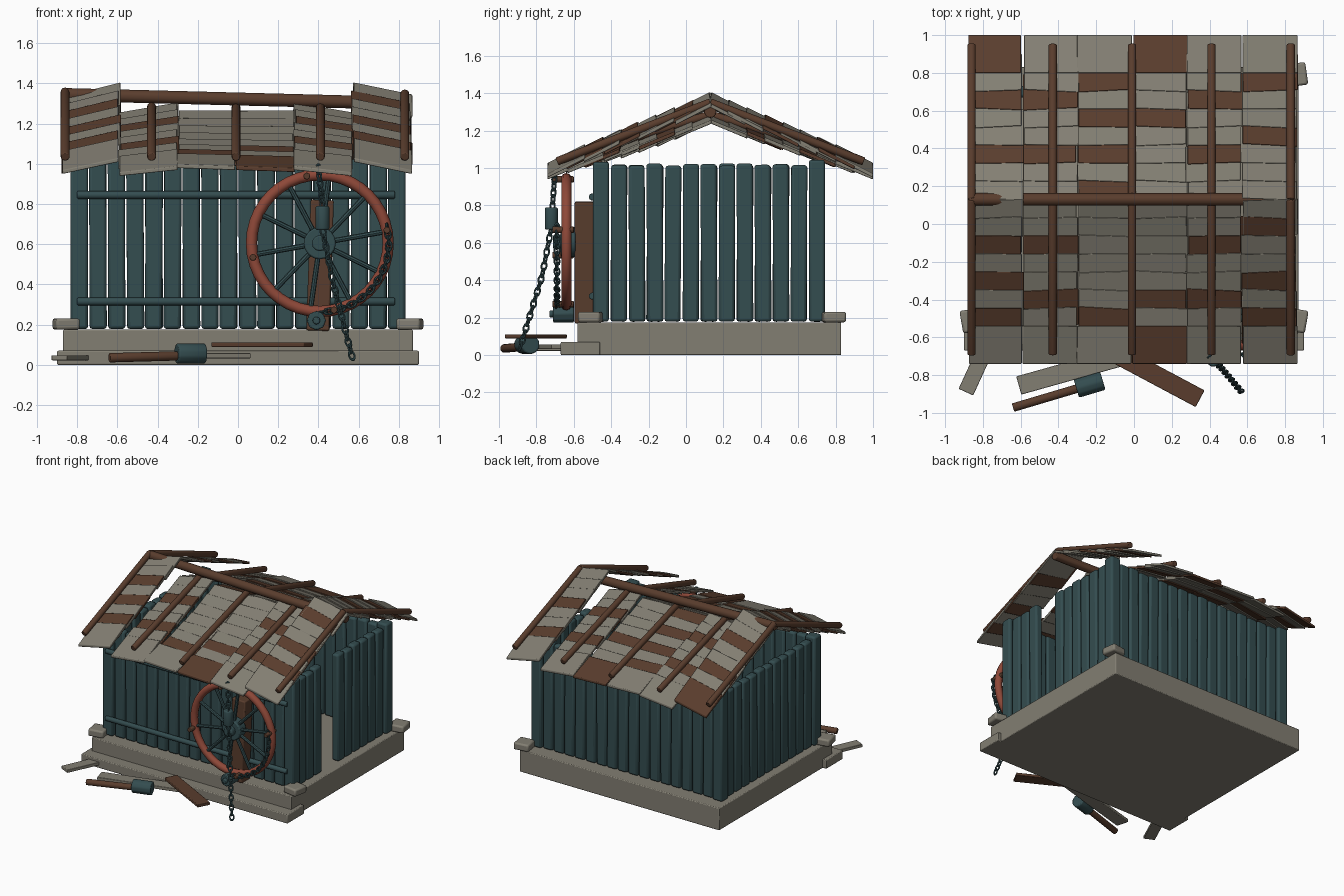
import bpy, bmesh, math, random
from mathutils import Vector, Matrix

random.seed(4)
if "Cube" in bpy.data.objects:
    bpy.data.objects.remove(bpy.data.objects["Cube"])


def material(name, rgb):
    m = bpy.data.materials.new(name)
    m.use_nodes = True
    m.diffuse_color = (*rgb, 1)
    bsdf = next(n for n in m.node_tree.nodes if n.type == 'BSDF_PRINCIPLED')
    bsdf.inputs["Base Color"].default_value = (*rgb, 1)
    return m


TEAL = material("weathered teal", (0.034, 0.074, 0.08))
BROWN = material("brown wood", (0.1, 0.046, 0.026))
GREY = material("pale grey wood", (0.225, 0.21, 0.17))
RED = material("rust red", (0.27, 0.065, 0.04))


def box(bm, center, size, rot=None):
    m = Matrix.Translation(center) @ (rot or Matrix()) @ Matrix.Diagonal((*size, 1))
    bmesh.ops.create_cube(bm, size=1, matrix=m)


def pole(bm, a, b, r, sides=10):
    a, b = Vector(a), Vector(b)
    d = b - a
    m = Matrix.Translation((a + b) / 2) @ d.to_track_quat('Z', 'Y').to_matrix().to_4x4()
    bmesh.ops.create_cone(bm, cap_ends=True, segments=sides, radius1=r, radius2=r,
                          depth=d.length, matrix=m)


def board(bm, a, b, width, thick):
    a, b = Vector(a), Vector(b)
    rot = (b - a).to_track_quat('X', 'Z').to_matrix().to_4x4()
    box(bm, (a + b) / 2, ((b - a).length, width, thick), rot)


def ring(bm, matrix, major, minor, seg, sides, stretch=1):
    rows = []
    for i in range(seg):
        u = math.tau * i / seg
        row = []
        for j in range(sides):
            v = math.tau * j / sides
            q = major + minor * math.cos(v)
            p = Vector((q * math.cos(u), q * math.sin(u) * stretch, minor * math.sin(v)))
            row.append(bm.verts.new(matrix @ p))
        rows.append(row)
    for i in range(seg):
        for j in range(sides):
            n, k = (i + 1) % seg, (j + 1) % sides
            bm.faces.new((rows[i][j], rows[n][j], rows[n][k], rows[i][k]))


def finish(name, bm, mat, bevel=0.0):
    bmesh.ops.recalc_face_normals(bm, faces=bm.faces)
    me = bpy.data.meshes.new(name)
    bm.to_mesh(me)
    bm.free()
    ob = bpy.data.objects.new(name, me)
    bpy.context.collection.objects.link(ob)
    me.materials.append(mat)
    bpy.ops.object.select_all(action='DESELECT')
    ob.select_set(True)
    bpy.context.view_layer.objects.active = ob
    bpy.ops.object.shade_smooth_by_angle(angle=math.radians(40))
    if bevel:
        mod = ob.modifiers.new("soft_edges", 'BEVEL')
        mod.width, mod.segments, mod.limit_method = bevel, 2, 'ANGLE'
    return ob


# Foundation, front step and corner stones
bm = bmesh.new()
box(bm, (0, 0.125, 0.0875), (1.74, 1.41, 0.175))
finish("foundation", bm, GREY, 0.006)
bm = bmesh.new()
box(bm, (0, -0.565, 0.035), (1.8, 0.21, 0.07))
finish("front_step", bm, GREY, 0.006)
bm = bmesh.new()
for x, y, turn in ((-0.855, -0.51, 10), (0.855, -0.51, -10), (0.855, 0.79, 8)):
    box(bm, (x, y, 0.203), (0.12, 0.12, 0.056), Matrix.Rotation(math.radians(turn), 4, 'Z'))
finish("corner_stones", bm, GREY, 0.012)

# Walls of upright planks between corner posts
BOTTOM, FRONT, BACK, SIDE = 0.178, -0.455, 0.70, 0.79


def plank(bm, x, y, wx, wy, top, axis):
    top += random.uniform(-0.008, 0.005)
    lean = Matrix.Rotation(math.radians(random.uniform(-0.5, 0.5)), 4, axis)
    box(bm, (x, y, (top + BOTTOM) / 2), (wx, wy, top - BOTTOM), lean)


bm = bmesh.new()
for x in (-SIDE, SIDE):
    for y in (FRONT, BACK):
        plank(bm, x, y, 0.087, 0.085, 1.04, 'Z')
finish("corner_posts", bm, TEAL, 0.014)
for name, y in (("front_wall", FRONT), ("back_wall", BACK)):
    bm = bmesh.new()
    for i in range(1, 17):
        plank(bm, -SIDE + i * 2 * SIDE / 17, y, 0.085, 0.06, 1.02, 'Y')
    finish(name, bm, TEAL, 0.015)
for name, x, missing in (("left_wall", SIDE, (4, 5)), ("right_wall", -SIDE, ())):
    bm = bmesh.new()
    for i in range(1, 12):
        if i not in missing:
            plank(bm, x, FRONT + i * (BACK - FRONT) / 12, 0.06, 0.086, 1.02, 'X')
    finish(name, bm, TEAL, 0.015)
bm = bmesh.new()
for z in (0.845, 0.315):
    pole(bm, (-0.8, -0.5, z), (0.78, -0.5, z), 0.02)
finish("front_rails", bm, TEAL, 0.005)

# Sagging roof: each column has its x range, eave heights, ridge heights,
# and the brown rows of its front and back slopes
RIDGE_Y, RUN = 0.13, 0.87
columns = [
    (-0.87, -0.59, 0.96, 1.02, 1.31, 1.38, (1, 3, 5), (0, 2, 5)),
    (-0.59, -0.30, 0.95, 0.98, 1.23, 1.28, (2, 5), (2, 5)),
    (-0.30, -0.01, 0.99, 0.98, 1.24, 1.24, (1,), (1, 3, 5, 7)),
    (-0.01, 0.28, 0.98, 0.97, 1.24, 1.24, (0, 2), (0, 3)),
    (0.28, 0.57, 0.98, 0.95, 1.28, 1.23, (2, 5), (2, 5)),
    (0.57, 0.86, 1.02, 0.96, 1.38, 1.32, (1, 3, 6), (1, 4)),
]


def shingle(bm, col, side, t0, t1):
    x0, x1, e0, e1, r0, r1 = col[:6]
    sag = 0.03 if abs(x0 + x1) < 0.4 and side < 0 else 0
    shift, skew = random.uniform(-0.008, 0.008), random.uniform(-0.008, 0.008)
    verts = []
    for lift in (-0.012, 0.008):
        for x, t in ((x0, t0), (x1, t0), (x1, t1), (x0, t1)):
            e, r = (e0, r0) if x == x0 else (e1, r1)
            edge = skew if x == x0 else -skew
            z = e + t * (r - e) - sag * math.sin(math.pi * t) + lift
            z += 0.018 if t == t1 else 0
            y = RIDGE_Y + side * (RUN * (1 - t) + (edge if t0 > 0 else 0))
            verts.append(bm.verts.new((x + shift, y, z)))
    for f in ((3, 2, 1, 0), (4, 5, 6, 7), (0, 1, 5, 4), (1, 2, 6, 5), (2, 3, 7, 6), (3, 0, 4, 7)):
        bm.faces.new([verts[k] for k in f])


slopes = {GREY: bmesh.new(), BROWN: bmesh.new()}
for col in columns:
    for side, brown in ((-1, col[6]), (1, col[7])):
        for row in range(8):
            start = 0 if row == 0 else 0.23 + (row - 1) * 0.11 - 0.11
            end = 0.23 + row * 0.11
            shingle(slopes[BROWN if row in brown else GREY], col, side, start, min(end, 1.0))
finish("grey_shingles", slopes[GREY], GREY, 0.004)
finish("brown_shingles", slopes[BROWN], BROWN, 0.004)

# Poles over the roof
bm = bmesh.new()
for x, top in ((-0.86, 1.36), (-0.43, 1.285), (-0.01, 1.28), (0.41, 1.285), (0.83, 1.35)):
    for y in (-0.69, 0.95):
        pole(bm, (x, y, 1.035), (x, RIDGE_Y, top), 0.023)
finish("roof_battens", bm, BROWN, 0.005)
bm = bmesh.new()
pole(bm, (-0.875, RIDGE_Y, 1.345), (0.86, RIDGE_Y, 1.3), 0.033, 12)
finish("ridge_pole", bm, BROWN, 0.006)

# Wheel on its upright board
HUB = Vector((0.407, -0.64, 0.605))
facing = Matrix.Rotation(math.pi / 2, 4, 'X')


def around(angle, radius, y):
    a = math.radians(angle)
    return Vector((HUB.x + radius * math.cos(a), y, HUB.z + radius * math.sin(a)))


bm = bmesh.new()
box(bm, (0.408, -0.545, 0.495), (0.115, 0.1, 0.65), Matrix.Rotation(math.radians(2), 4, 'Y'))
finish("wheel_board", bm, BROWN, 0.008)
bm = bmesh.new()
ring(bm, Matrix.Translation(HUB) @ facing, 0.34, 0.028, 40, 10)
finish("wheel_rim", bm, RED)
bm = bmesh.new()
for i in range(10):
    pole(bm, HUB, around(10 + i * 36, 0.335, HUB.y), 0.013, 8)
finish("wheel_spokes", bm, TEAL)
bm = bmesh.new()
pole(bm, (HUB.x, -0.67, HUB.z), (HUB.x, -0.59, HUB.z), 0.08, 16)
pole(bm, (HUB.x, -0.71, HUB.z), (HUB.x, -0.66, HUB.z), 0.04, 12)
finish("wheel_hub", bm, TEAL, 0.008)
bm = bmesh.new()
for angle in (101, 11, 192, 282):
    pole(bm, around(angle, 0.34, -0.715), around(angle, 0.34, -0.6), 0.018, 8)
finish("wheel_pegs", bm, BROWN, 0.004)
bm = bmesh.new()
pole(bm, (0.39, -0.71, 0.22), (0.39, -0.6, 0.22), 0.048, 8)
pole(bm, (0.39, -0.73, 0.22), (0.39, -0.7, 0.22), 0.02, 8)
finish("small_pulley", bm, TEAL, 0.006)


# Chains of alternating links, with a hanging weight
def chain(name, points):
    bm, count = bmesh.new(), 0
    for a, b in zip(points, points[1:]):
        a, b = Vector(a), Vector(b)
        n = max(1, round((b - a).length / 0.036))
        rot = (b - a).to_track_quat('Y', 'Z').to_matrix().to_4x4()
        for i in range(n):
            turn = Matrix.Rotation(math.pi / 2 * (count % 2) + 0.3, 4, 'Y')
            ring(bm, Matrix.Translation(a.lerp(b, (i + 0.5) / n)) @ rot @ turn,
                 0.015, 0.0055, 10, 6, 1.5)
            count += 1
    finish(name, bm, TEAL)


chain("upper_chain", [(0.4, -0.7, 0.99), (0.42, -0.715, 0.78)])
chain("lower_chain", [(0.42, -0.72, 0.68), (0.47, -0.77, 0.42), (0.57, -0.89, 0.03)])
chain("rim_chain", [around(a, 0.345, -0.69) for a in range(15, -95, -15)])
bm = bmesh.new()
pole(bm, (0.42, -0.72, 0.67), (0.42, -0.72, 0.79), 0.037, 10)
finish("chain_weight", bm, TEAL, 0.01)

# Mallet and loose boards on the ground
bm = bmesh.new()
pole(bm, (-0.64, -0.972, 0.035), (-0.28, -0.865, 0.045), 0.024)
finish("mallet_handle", bm, BROWN, 0.005)
bm = bmesh.new()
pole(bm, (-0.305, -0.872, 0.056), (-0.165, -0.83, 0.056), 0.052, 10)
finish("mallet_head", bm, TEAL, 0.008)
bm = bmesh.new()
board(bm, (-0.11, -0.68, 0.1), (0.35, -0.925, 0.1), 0.1, 0.022)
finish("loose_brown_board", bm, BROWN, 0.004)
bm = bmesh.new()
board(bm, (-0.61, -0.855, 0.045), (0.05, -0.67, 0.045), 0.1, 0.025)
board(bm, (-0.89, -0.89, 0.035), (-0.78, -0.65, 0.035), 0.085, 0.025)
finish("loose_grey_boards", bm, GREY, 0.004)
